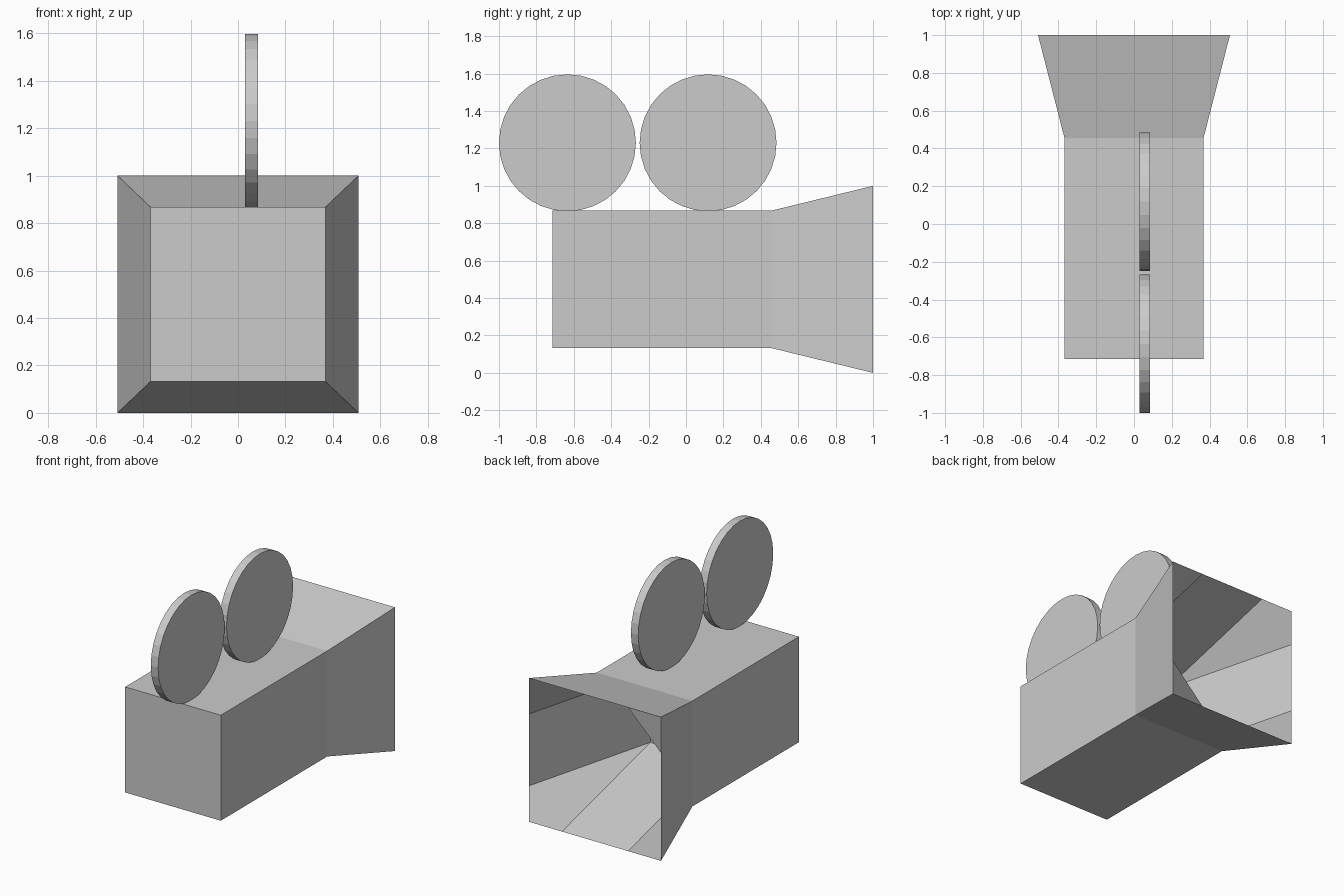
import bpy, bmesh, math

if "Cube" in bpy.data.objects:
    bpy.data.objects.remove(bpy.data.objects["Cube"])

MID_Z = 0.5


def finish(bm, name):
    bmesh.ops.recalc_face_normals(bm, faces=bm.faces)
    mesh = bpy.data.meshes.new(name)
    bm.to_mesh(mesh)
    bm.free()
    obj = bpy.data.objects.new(name, mesh)
    bpy.context.collection.objects.link(obj)
    return obj


def ring(bm, y, hx, hz):
    return [bm.verts.new((sx * hx, y, MID_Z + sz * hz))
            for sx, sz in ((-1, -1), (1, -1), (1, 1), (-1, 1))]


# Camera body: box that flares into a square lens hood
bm = bmesh.new()
front = ring(bm, -0.715, 0.368, 0.367)
neck = ring(bm, 0.455, 0.368, 0.367)
bm.faces.new(front)
for i in range(4):
    j = (i + 1) % 4
    bm.faces.new((front[i], front[j], neck[j], neck[i]))

# Hood mouth: 3 x 3 grid whose middle cell is pushed deep into the body
steps = (-1, -0.5, 0.5, 1)
grid = [[bm.verts.new((0.508 * u * 1.0,
                       0.03 if abs(u) < 1 and abs(v) < 1 else 1.0,
                       MID_Z + 0.5 * v)) for v in steps] for u in steps]
for i in range(3):
    for j in range(3):
        bm.faces.new((grid[i][j], grid[i + 1][j], grid[i + 1][j + 1], grid[i][j + 1]))

# Flared hood walls join the neck to the mouth rim
rims = ([grid[i][0] for i in range(4)],
        grid[3],
        [grid[i][3] for i in (3, 2, 1, 0)],
        grid[0][::-1])
for i, rim in enumerate(rims):
    bm.faces.new([neck[(i + 1) % 4], neck[i]] + list(rim))
finish(bm, "camera_body")

# Two film reels standing on the body, slightly off centre
for name, y in (("front_reel", -0.634), ("rear_reel", 0.118)):
    bpy.ops.mesh.primitive_cylinder_add(
        vertices=32, radius=0.366, depth=0.056,
        location=(0.057, y, 1.23), rotation=(0, math.pi / 2, 0))
    bpy.context.object.name = name
